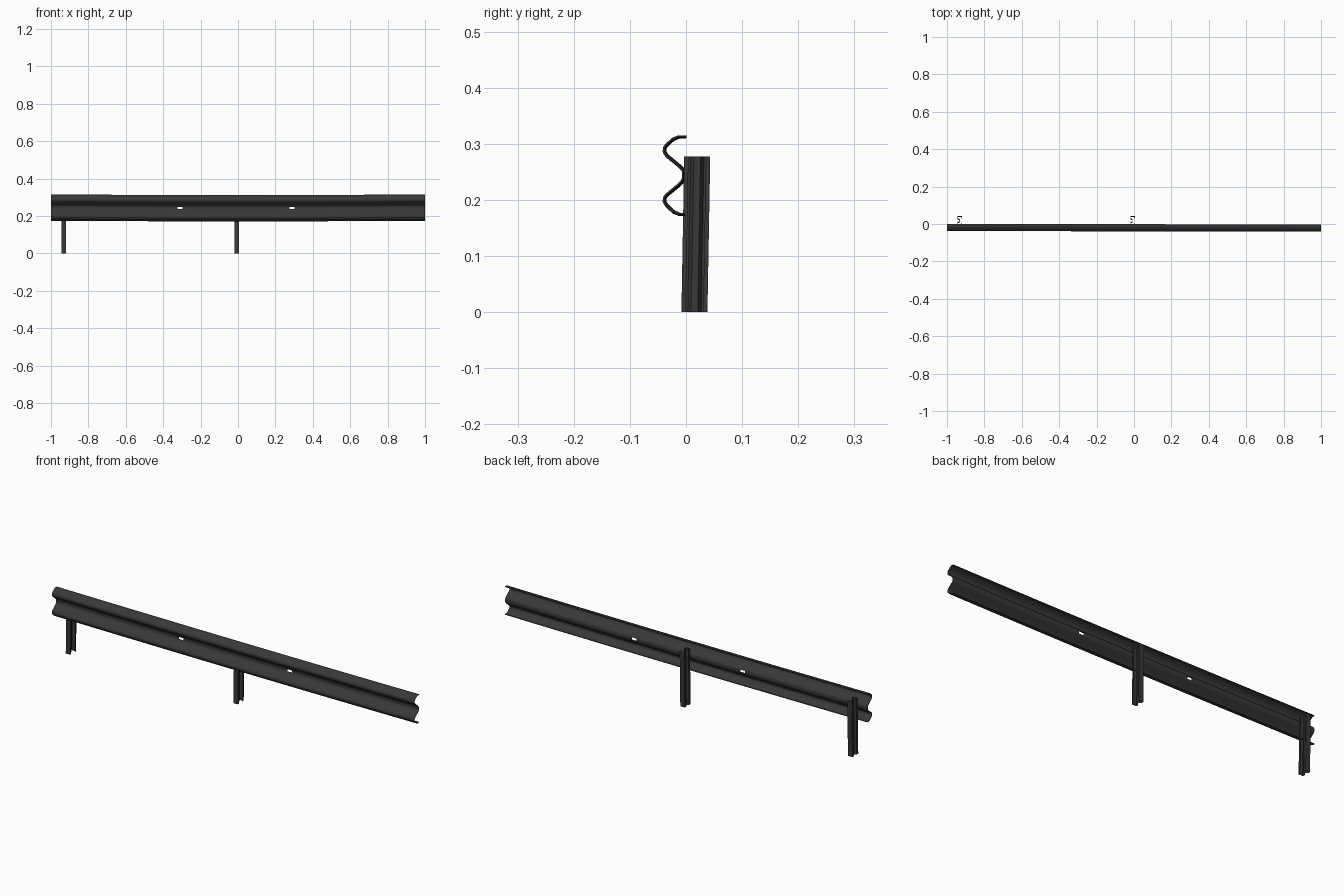
import bpy, bmesh, math

if "Cube" in bpy.data.objects:
    bpy.data.objects.remove(bpy.data.objects["Cube"])

steel = bpy.data.materials.new("dark_steel")
steel.diffuse_color = (0.04, 0.04, 0.04, 1)
steel.use_nodes = True
steel.node_tree.nodes["Principled BSDF"].inputs["Base Color"].default_value = steel.diffuse_color


def make_object(name, bm, thickness):
    bmesh.ops.recalc_face_normals(bm, faces=bm.faces)
    mesh = bpy.data.meshes.new(name)
    bm.to_mesh(mesh)
    bm.free()
    mesh.materials.append(steel)
    ob = bpy.data.objects.new(name, mesh)
    bpy.context.collection.objects.link(ob)
    mod = ob.modifiers.new("sheet_thickness", 'SOLIDIFY')
    mod.thickness = thickness
    mod.offset = 0
    bpy.ops.object.select_all(action='DESELECT')
    ob.select_set(True)
    bpy.context.view_layer.objects.active = ob
    bpy.ops.object.modifier_apply(modifier=mod.name)
    bpy.ops.object.shade_smooth_by_angle(angle=math.radians(35))
    return ob


def sheet(rows, skip=lambda i, j: False):
    """Join neighbouring rows of points with quads."""
    bm = bmesh.new()
    grid = [[bm.verts.new(p) for p in row] for row in rows]
    for i in range(len(grid) - 1):
        for j in range(len(grid[0]) - 1):
            if not skip(i, j):
                bm.faces.new((grid[i][j], grid[i + 1][j],
                              grid[i + 1][j + 1], grid[i][j + 1]))
    return bm


# W-shaped rail: upper half of the section (y, height above middle), mirrored
upper = [(-0.001, 0.069), (-0.012, 0.069), (-0.022, 0.065), (-0.034, 0.054),
         (-0.038, 0.048), (-0.038, 0.041), (-0.034, 0.035), (-0.012, 0.017),
         (-0.006, 0.011), (-0.004, 0.006)]
section = upper + [(y, -d) for y, d in reversed(upper)]
valley = len(upper) - 1

# Stations along the rail, including the edges of the two bolt slots
slots = [(-0.324, -0.297), (0.276, 0.302)]
xs = sorted([-1 + i / 8 for i in range(17)] + [x for s in slots for x in s])


def station(x):
    # slight skew and sag of the old rail
    return [(x, y - 0.002 * x, 0.2415 + 0.003 * x * x + d) for y, d in section]


def in_slot(i, j):
    mid = (xs[i] + xs[i + 1]) / 2
    return j == valley and any(a < mid < b for a, b in slots)


make_object("guard_rail", sheet([station(x) for x in xs], in_slot), 0.003)

# Sigma-section posts, leaning slightly back
sigma = [(0.012, 0.007), (0.012, 0.0), (-0.011, 0.0), (-0.011, 0.011),
         (0.0, 0.017), (0.0, 0.028), (-0.011, 0.034), (-0.011, 0.045),
         (0.012, 0.045), (0.012, 0.038)]
for name, x in (("end_post", -0.932), ("middle_post", -0.008)):
    rows = [[(x + px, py + shift, z) for px, py in sigma]
            for z, shift in ((0, -0.0075), (0.277, -0.0025))]
    make_object(name, sheet(rows), 0.002)
